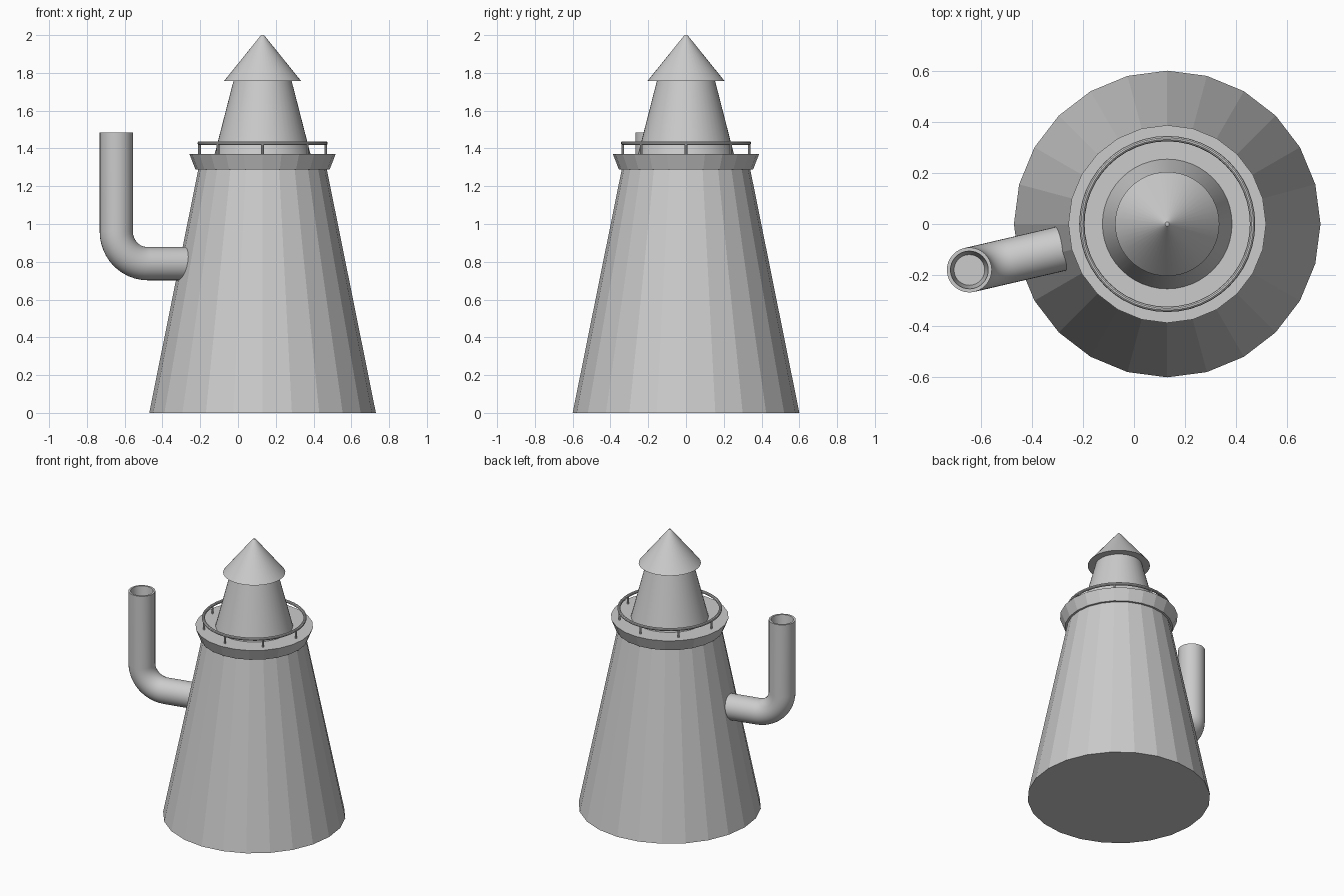
import bpy, bmesh, math
from mathutils import Vector

if "Cube" in bpy.data.objects:
    bpy.data.objects.remove(bpy.data.objects["Cube"])

CX = 0.13  # tower axis


def make_object(name, rings, loc=(0, 0, 0), smooth=True):
    """Skin a list of equal-length point rings and cap both ends."""
    bm = bmesh.new()
    vs = [[bm.verts.new(p) for p in r] for r in rings]
    n = len(vs[0])
    for a, b in zip(vs, vs[1:]):
        for i in range(n):
            j = (i + 1) % n
            bm.faces.new((a[i], a[j], b[j], b[i]))
    bm.faces.new(vs[0][::-1])
    bm.faces.new(vs[-1])
    bmesh.ops.recalc_face_normals(bm, faces=bm.faces)
    me = bpy.data.meshes.new(name)
    bm.to_mesh(me)
    bm.free()
    ob = bpy.data.objects.new(name, me)
    ob.location = loc
    bpy.context.collection.objects.link(ob)
    if smooth:
        bpy.ops.object.select_all(action='DESELECT')
        ob.select_set(True)
        bpy.context.view_layer.objects.active = ob
        bpy.ops.object.shade_smooth_by_angle(angle=math.radians(30))
    return ob


def lathe(name, profile, n, x=CX, y=0, smooth=True):
    rings = [[(r * math.cos(2 * math.pi * i / n), r * math.sin(2 * math.pi * i / n), z)
              for i in range(n)] for r, z in profile]
    return make_object(name, rings, (x, y, 0), smooth)


# Tower body, gallery deck, upper turret and roof
lathe("tower_body", [(0.6, 0), (0.338, 1.30)], 24, smooth=False)
lathe("gallery_deck", [(0.355, 1.288), (0.387, 1.37)], 24, smooth=False)
lathe("upper_turret", [(0.255, 1.365), (0.152, 1.765)], 48)
lathe("roof_cone", [(0.204, 1.757), (0.012, 1.995), (0.008, 2.0)], 48)

# Railing ring and posts
bpy.ops.mesh.primitive_torus_add(major_radius=0.334, minor_radius=0.0105, major_segments=48,
                                 minor_segments=10, location=(CX, 0, 1.428))
bpy.context.object.name = "gallery_rail"
bpy.ops.object.shade_smooth_by_angle()
for k in range(8):
    a = k * math.pi / 4
    lathe(f"rail_post_{k + 1}", [(0.007, 1.36), (0.007, 1.428)], 8,
          CX + 0.334 * math.cos(a), 0.334 * math.sin(a))

# Bent chimney pipe: horizontal run, elbow, vertical run, hollow mouth
R, BEND, DIST, ZP, TOP, N = 0.088, 0.17, 0.795, 0.79, 1.485, 32
yaw = math.atan2(-0.18, -0.775)
out = Vector((math.cos(yaw), math.sin(yaw), 0))
side = Vector((-out.y, out.x, 0))
up = Vector((0, 0, 1))
axis = Vector((CX, 0, 0))
stations = [(0.36, ZP, 0, R)]
for k in range(13):
    t = k / 12 * math.pi / 2
    stations.append((DIST - BEND + BEND * math.sin(t), ZP + BEND - BEND * math.cos(t), t, R))
for z, r in [(TOP, R), (TOP, 0.074), (TOP - 0.15, 0.06)]:
    stations.append((DIST, z, math.pi / 2, r))
rings = []
for d, z, t, r in stations:
    normal = up * math.cos(t) - out * math.sin(t)
    c = axis + out * d + up * z
    rings.append([c + (side * math.cos(2 * math.pi * i / N)
                       + normal * math.sin(2 * math.pi * i / N)) * r for i in range(N)])
make_object("chimney_pipe", rings)
